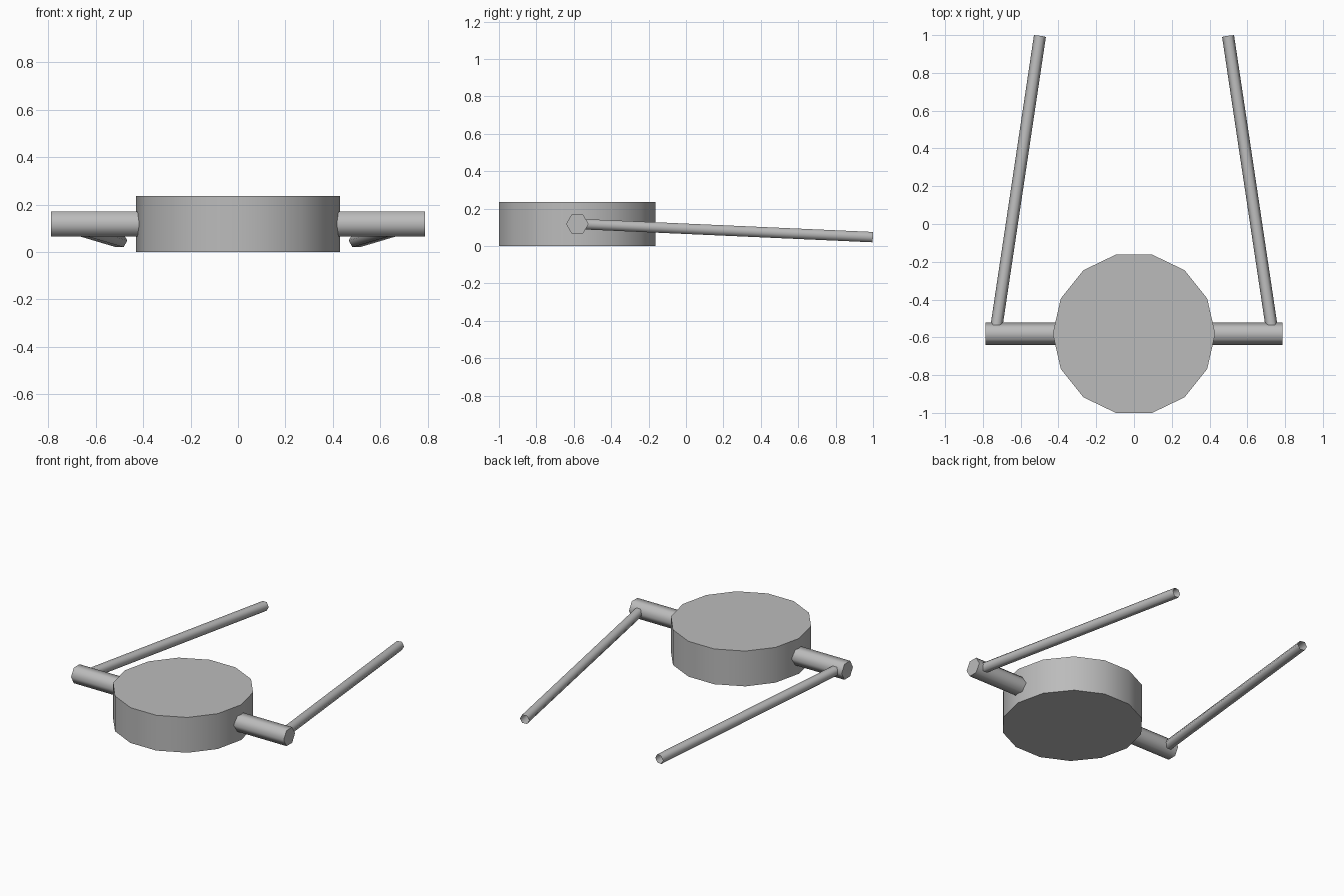
import bpy, bmesh, math
from mathutils import Vector, Matrix

if "Cube" in bpy.data.objects:
    bpy.data.objects.remove(bpy.data.objects["Cube"])

grey = bpy.data.materials.new("grey")
grey.diffuse_color = (0.5, 0.5, 0.5, 1)
grey.use_nodes = True
grey.node_tree.nodes["Principled BSDF"].inputs["Base Color"].default_value = grey.diffuse_color


def prism(name, start, end, radius, sides, side_axis, capped=True):
    """Smooth-sided prism from start to end, with a corner towards side_axis."""
    start, end = Vector(start), Vector(end)
    axis = (end - start).normalized()
    u = Vector(side_axis)
    u = (u - axis * u.dot(axis)).normalized()
    v = axis.cross(u)
    bm = bmesh.new()
    rings = []
    for p in (start, end):
        ring = []
        for i in range(sides):
            a = 2 * math.pi * i / sides
            ring.append(bm.verts.new(p + radius * (math.cos(a) * u + math.sin(a) * v)))
        rings.append(ring)
    lo, hi = rings
    for i in range(sides):
        j = (i + 1) % sides
        bm.faces.new((lo[i], lo[j], hi[j], hi[i]))
    if capped:
        bm.faces.new(lo[::-1])
        bm.faces.new(hi)
    mesh = bpy.data.meshes.new(name)
    bm.to_mesh(mesh)
    bm.free()
    mesh.materials.append(grey)
    obj = bpy.data.objects.new(name, mesh)
    bpy.context.collection.objects.link(obj)
    bpy.ops.object.select_all(action='DESELECT')
    obj.select_set(True)
    bpy.context.view_layer.objects.active = obj
    bpy.ops.object.shade_smooth_by_angle(angle=math.radians(65))
    return obj


# Drum and the cross axle through its middle
prism("drum", (0, -0.581, 0), (0, -0.581, 0.236), 0.43, 14, (1, 0, 0))
prism("axle", (-0.787, -0.581, 0.118), (0.787, -0.581, 0.118), 0.06, 6, (0, 1, 0))

# Two open-ended handle rods, converging slightly towards the back
for side, label in ((-1, "left"), (1, "right")):
    prism(label + "_handle", (side * 0.733, -0.575, 0.118),
          (side * 0.498, 0.995, 0.048), 0.032, 6, (1, 0, 0), capped=False)
